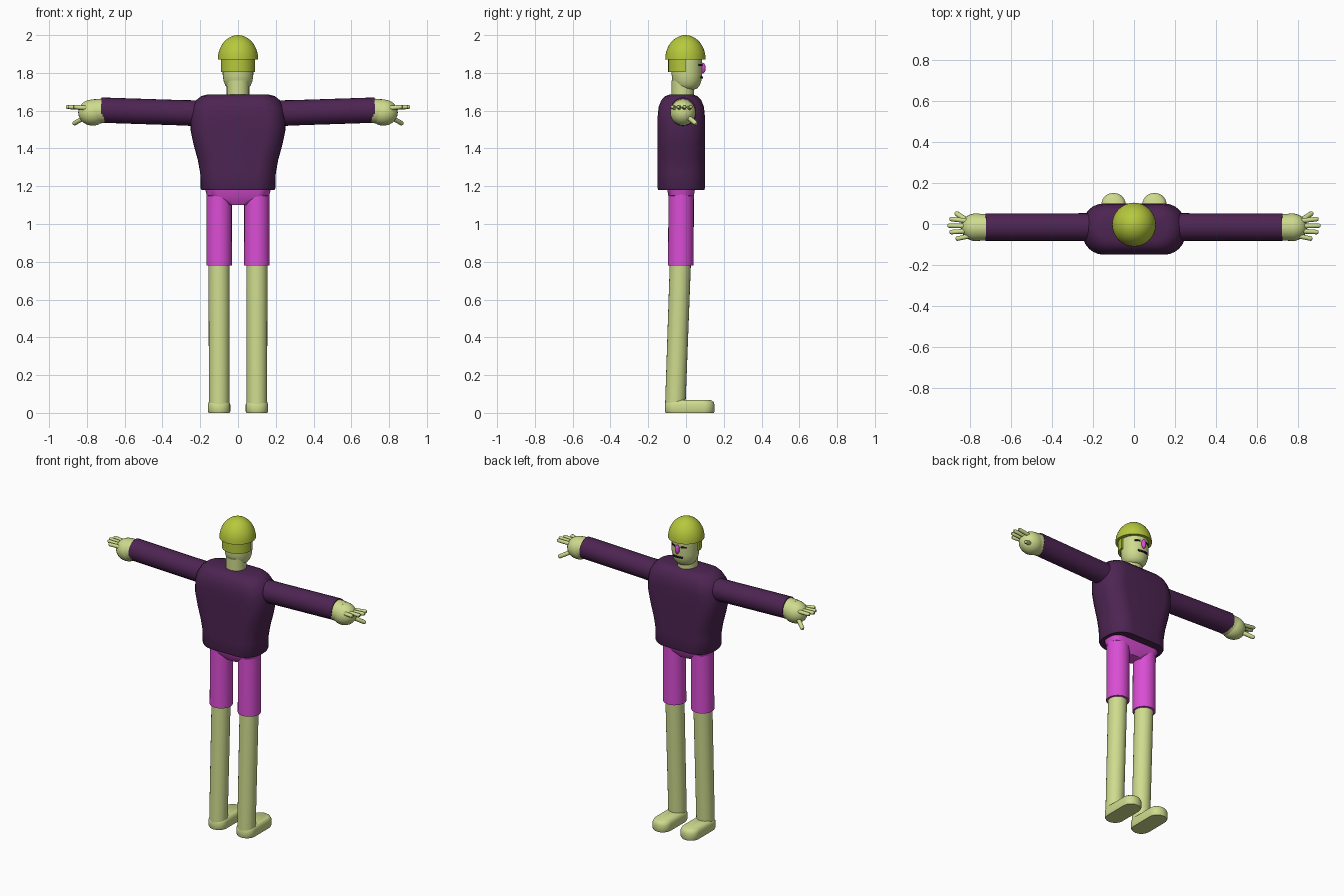
import bpy, bmesh
from math import pi, sin, cos, radians
from mathutils import Vector, Matrix

if "Cube" in bpy.data.objects:
    bpy.data.objects.remove(bpy.data.objects["Cube"])


def material(name, rgb):
    m = bpy.data.materials.new(name)
    m.use_nodes = True
    m.diffuse_color = (*rgb, 1)
    m.node_tree.nodes["Principled BSDF"].inputs["Base Color"].default_value = (*rgb, 1)
    return m


SKIN = material("pale_skin", (0.62, 0.71, 0.27))
SHIRT = material("dark_purple_cloth", (0.075, 0.018, 0.085))
PINK = material("bright_magenta", (0.70, 0.075, 0.66))
LIME = material("lime_green", (0.47, 0.58, 0.045))
DARK = material("face_dark", (0.02, 0.01, 0.02))
parts = []


def finish(name, bm, mat):
    bmesh.ops.recalc_face_normals(bm, faces=bm.faces)
    mesh = bpy.data.meshes.new(name)
    bm.to_mesh(mesh)
    bm.free()
    mesh.materials.append(mat)
    ob = bpy.data.objects.new(name, mesh)
    bpy.context.collection.objects.link(ob)
    parts.append(ob)
    return ob


def loft(name, rings, mat):
    """Skin equal-sized rings of points and cap both ends."""
    bm = bmesh.new()
    loops = [[bm.verts.new(p) for p in ring] for ring in rings]
    n = len(loops[0])
    for a, b in zip(loops, loops[1:]):
        for i in range(n):
            bm.faces.new((a[i], a[(i + 1) % n], b[(i + 1) % n], b[i]))
    bm.faces.new(loops[0])
    bm.faces.new(loops[-1])
    return finish(name, bm, mat)


def tube(name, stops, mat, n=24):
    """Round tube through (point, radius) stops."""
    axis = Vector(stops[-1][0]) - Vector(stops[0][0])
    turn = axis.to_track_quat("Z", "Y")
    circle = [turn @ Vector((cos(2 * pi * i / n), sin(2 * pi * i / n), 0)) for i in range(n)]
    return loft(name, [[Vector(p) + r * c for c in circle] for p, r in stops], mat)


def slab_ring(z, hx, hy, corner, cy=0, cx=0, steps=6):
    """Rounded rectangle at height z."""
    corner = min(corner, hx * 0.98, hy * 0.98)
    pts = []
    for q, (sx, sy) in enumerate(((1, 1), (-1, 1), (-1, -1), (1, -1))):
        for k in range(steps + 1):
            a = (q + k / steps) * pi / 2
            pts.append((cx + sx * (hx - corner) + corner * cos(a),
                        cy + sy * (hy - corner) + corner * sin(a), z))
    return pts


def ellipsoid(name, centre, radii, mat):
    bm = bmesh.new()
    bmesh.ops.create_uvsphere(bm, u_segments=24, v_segments=14, radius=1,
                              matrix=Matrix.LocRotScale(Vector(centre), None, Vector(radii)))
    return finish(name, bm, mat)


def wedge(name, radius, start, end, z0, z1, mat, cy=0.005, steps=16):
    """Pie-shaped band wrapped round the head."""
    rings = []
    for z in (z0, z1):
        angles = [radians(start + (end - start) * i / steps) for i in range(steps + 1)]
        rings.append([(0, cy, z)] + [(radius * cos(a), cy + radius * sin(a), z) for a in angles])
    return loft(name, rings, mat)


# Sweater body: height, half width, half depth
body = [(1.18, 0.193, 0.122), (1.19, 0.198, 0.125), (1.27, 0.200, 0.125), (1.34, 0.213, 0.125),
        (1.42, 0.235, 0.125), (1.50, 0.252, 0.125), (1.57, 0.250, 0.125), (1.62, 0.240, 0.120),
        (1.655, 0.222, 0.106), (1.677, 0.195, 0.085), (1.686, 0.160, 0.060)]
loft("sweater_body", [slab_ring(z, hx, hy, 0.105, -0.025) for z, hx, hy in body], SHIRT)

# Shorts seat
seat = [(1.10, 0.06, 0.045), (1.125, 0.105, 0.06), (1.15, 0.165, 0.068), (1.20, 0.178, 0.076)]
loft("shorts_seat", [slab_ring(z, hx, hy, 0.06, -0.026) for z, hx, hy in seat], PINK)

# Neck and head
tube("neck", [((0, -0.017, 1.66), 0.06), ((0, -0.017, 1.76), 0.06)], SKIN)
head = [(1.712, 0.04), (1.717, 0.054), (1.735, 0.068), (1.76, 0.077), (1.79, 0.081), (1.89, 0.081)]
tube("head", [((0, 0.005, z), r) for z, r in head], SKIN, 32)

# Hair, cap and face
wedge("hair", 0.091, 180, 360, 1.805, 1.88, LIME, cy=-0.003)
dome = [i * pi / 20 for i in range(10)] + [pi / 2 - 0.03]
tube("cap", [((0, -0.003, 1.872 + 0.128 * sin(a)), 0.107 * cos(a)) for a in dome], LIME, 40)
ellipsoid("nose", (0, 0.088, 1.825), (0.014, 0.016, 0.029), PINK)
wedge("mouth", 0.085, 65, 115, 1.77, 1.78, DARK)

for side, label in ((1, "left"), (-1, "right")):
    # Eye
    mid = 90 - side * 28
    wedge(label + "_eye", 0.084, mid - 13, mid + 13, 1.837, 1.847, DARK)

    # Sleeve and hand
    sleeve = [((side * 0.18, -0.015, 1.585), 0.069), ((side * 0.30, -0.015, 1.589), 0.067),
              ((side * 0.725, -0.015, 1.603), 0.067)]
    tube(label + "_sleeve", sleeve, SHIRT)
    wrist = [((side * 0.70, -0.016, 1.601), 0.064), ((side * 0.765, -0.016, 1.594), 0.066)]
    tube(label + "_wrist", wrist, SKIN)
    ellipsoid(label + "_hand", (side * 0.77, -0.016, 1.59), (0.076, 0.068, 0.069), SKIN)

    # Fingers fan outward from the palm
    for name, y, tip in (("index", 0.025, 0.90), ("middle", -0.008, 0.91),
                         ("ring", -0.04, 0.90), ("little", -0.073, 0.87)):
        root = Vector((side * 0.79, -0.016 + (y + 0.016) * 0.7, 1.613))
        end = Vector((side * tip, y, 1.62))
        tube(label + "_" + name + "_finger",
             [(root, 0.012), (root.lerp(end, 0.93), 0.011), (end, 0.007)], SKIN, 12)
    root, end = Vector((side * 0.79, 0.0, 1.575)), Vector((side * 0.872, 0.055, 1.53))
    tube(label + "_thumb", [(root, 0.014), (root.lerp(end, 0.93), 0.012), (end, 0.008)], SKIN, 12)

    # Shorts leg, bare leg and foot
    x = side * 0.10
    tube(label + "_shorts_leg", [((x, -0.028, 0.78), 0.068), ((x, -0.025, 1.175), 0.067)], PINK)
    tube(label + "_leg", [((x, -0.057, 0.03), 0.054), ((x, -0.030, 0.79), 0.056)], SKIN)
    foot = [(0, 0.056, 0.128), (0.008, 0.059, 0.131), (0.045, 0.059, 0.131),
            (0.060, 0.054, 0.124), (0.068, 0.044, 0.112)]
    loft(label + "_foot", [slab_ring(z, hx, hy, 0.055, 0.02, x) for z, hx, hy in foot], SKIN)

# Smooth shading with crisp rims
bpy.ops.object.select_all(action="DESELECT")
for ob in parts:
    ob.select_set(True)
bpy.context.view_layer.objects.active = parts[0]
bpy.ops.object.shade_smooth_by_angle(angle=radians(40))
